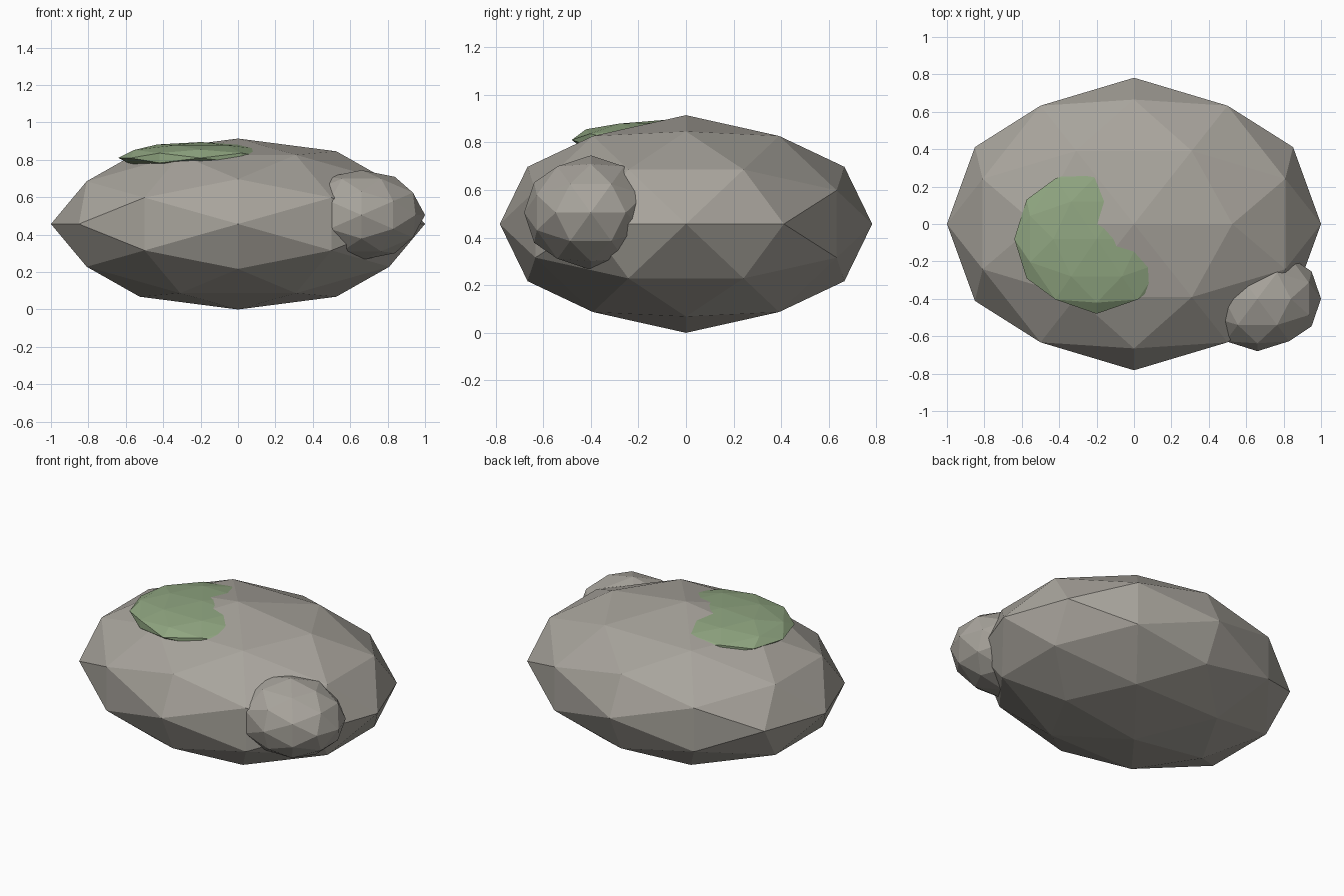
import bpy, bmesh
from itertools import product
from mathutils import Vector

if "Cube" in bpy.data.objects:
    bpy.data.objects.remove(bpy.data.objects["Cube"])


def material(name, rgb):
    m = bpy.data.materials.new(name)
    m.diffuse_color = (*rgb, 1.0)
    m.use_nodes = True
    m.node_tree.nodes["Principled BSDF"].inputs["Base Color"].default_value = m.diffuse_color
    return m


stone = material("warm grey stone", (0.392, 0.371, 0.333))
moss = material("moss green", (0.275, 0.376, 0.216))


def sphere_points():
    """Corners of a once-divided icosahedron whose symmetry axes are x, y, z."""
    phi = (1 + 5 ** 0.5) / 2
    seeds = [(1, 0, 0), (phi, 1, 0), (1, phi, 1 / phi)]
    points = set()
    for seed in seeds:
        for signs in product((-1, 1), repeat=3):
            p = Vector([c * s for c, s in zip(seed, signs)]).normalized()
            p = [round(c, 6) + 0.0 for c in p]
            for k in range(3):
                points.add(tuple(p[k:] + p[:k]))
    return sorted(points)


def boulder(name, centre, radii, mat):
    bm = bmesh.new()
    for p in sphere_points():
        bm.verts.new([c + r * v for c, r, v in zip(centre, radii, p)])
    bmesh.ops.convex_hull(bm, input=bm.verts[:])
    bmesh.ops.recalc_face_normals(bm, faces=bm.faces[:])
    mesh = bpy.data.meshes.new(name)
    bm.to_mesh(mesh)
    bm.free()
    mesh.materials.append(mat)
    obj = bpy.data.objects.new(name, mesh)
    bpy.context.collection.objects.link(obj)
    return obj


# main rock, side stone and moss cushion, all flat shaded
boulder("main_rock", (0, 0, 0.457), (1.0, 0.782, 0.457), stone)
boulder("side_stone", (0.66, -0.40, 0.505), (0.34, 0.28, 0.24), stone)
boulder("moss_patch", (-0.20, -0.08, 0.81), (0.44, 0.40, 0.085), moss)
